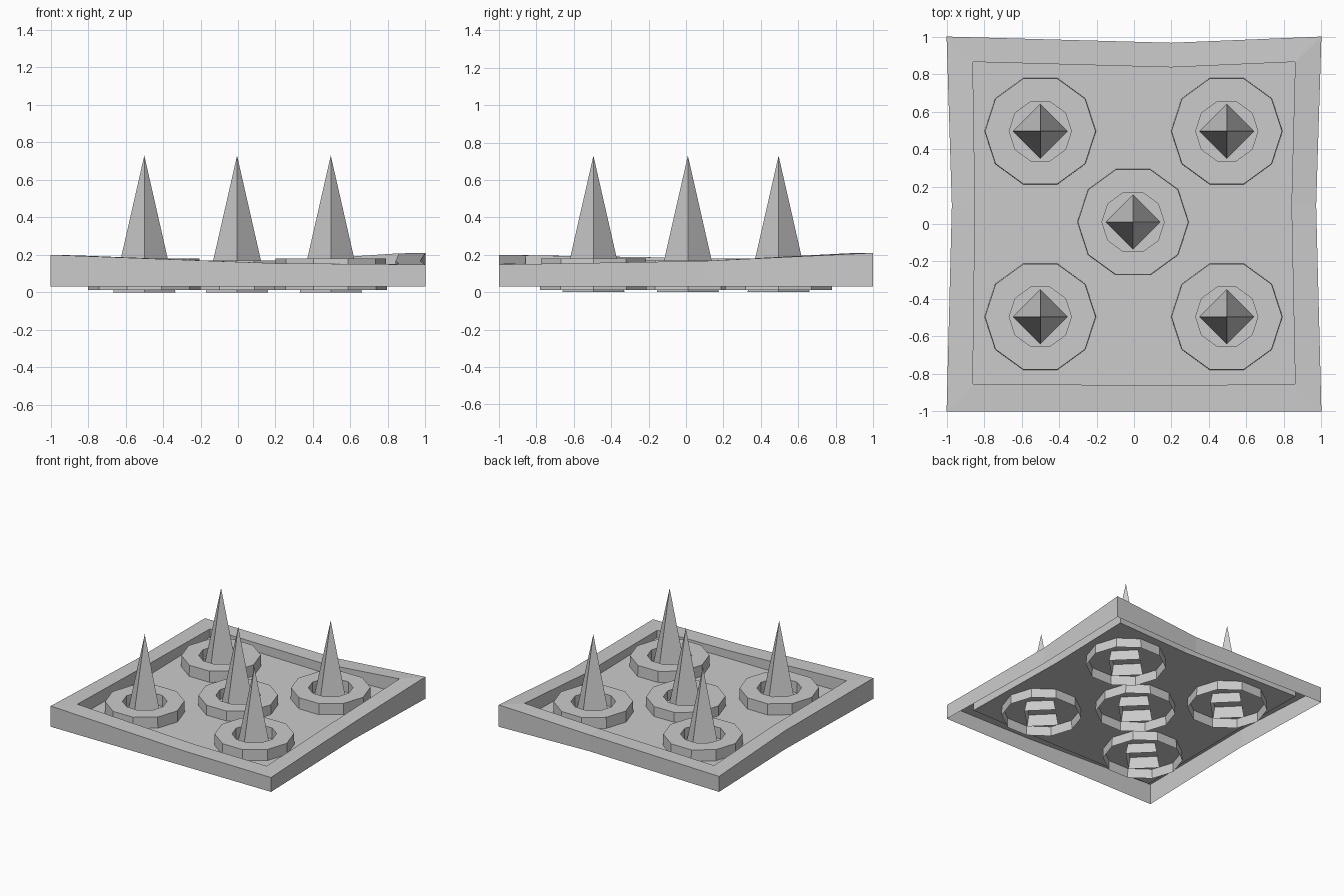
import bpy, bmesh
from math import cos, sin, tau

if "Cube" in bpy.data.objects:
    bpy.data.objects.remove(bpy.data.objects["Cube"], do_unlink=True)

grey = bpy.data.materials.new("stone_grey")
grey.use_nodes = True
grey.diffuse_color = (0.6, 0.6, 0.6, 1)
grey.node_tree.nodes["Principled BSDF"].inputs["Base Color"].default_value = (0.6, 0.6, 0.6, 1)

FLOOR = 0.09


def finish(bm, name):
    mesh = bpy.data.meshes.new(name)
    bm.to_mesh(mesh)
    bm.free()
    mesh.materials.append(grey)
    obj = bpy.data.objects.new(name, mesh)
    bpy.context.collection.objects.link(obj)
    return obj


def loft(bm, loops):
    """Join successive closed loops of points with quads."""
    rows = [[bm.verts.new(p) for p in loop] for loop in loops]
    for a, b in zip(rows, rows[1:]):
        n = len(a)
        for i in range(n):
            j = (i + 1) % n
            bm.faces.new((a[i], a[j], b[j], b[i]))
    return rows


def circle(x, y, z, radius, sides):
    return [(x + radius * cos(tau * i / sides), y + radius * sin(tau * i / sides), z)
            for i in range(sides)]


# Tray: warped rim corners and edge middles, counter-clockwise from front left
outer = [(-1, -1, 0.2), (0.2, -1, 0.155), (1, -1, 0.148), (0.972, 0.1, 0.167),
         (1, 1, 0.21), (0.2, 0.967, 0.165), (-1, 1, 0.157), (-0.972, 0.1, 0.182)]
inner = [(-0.86, -0.855, 0.197), (0.2, -0.86, 0.155), (0.86, -0.855, 0.15), (0.84, 0.1, 0.167),
         (0.86, 0.865, 0.208), (0.2, 0.836, 0.165), (-0.86, 0.865, 0.158), (-0.848, 0.1, 0.182)]

# Open-bottomed shell: outer wall, rim, inner step and sunken floor
bm = bmesh.new()
rows = loft(bm, [[(x, y, 0.03) for x, y, z in outer], outer, inner,
                 [(x, y, FLOOR) for x, y, z in inner]])
bm.faces.new(rows[-1])
finish(bm, "tray")

# Collars and spikes at the four corners and the centre
places = {"front_right": (-0.5, -0.495), "front_left": (0.495, -0.495),
          "back_right": (-0.5, 0.495), "back_left": (0.495, 0.495),
          "centre": (-0.005, 0.01)}
for place, (x, y) in places.items():
    top = 0.17 if place == "centre" else 0.18

    # Ten-sided collar, passing through the floor
    bm = bmesh.new()
    loft(bm, [circle(x, y, 0.012, 0.3, 10), circle(x, y, top, 0.295, 10),
              circle(x, y, top, 0.166, 10), circle(x, y, FLOOR, 0.166, 10)])
    finish(bm, "collar_" + place)

    # Four-sided spike, open underneath
    bm = bmesh.new()
    base = [bm.verts.new(p) for p in circle(x, y, 0, 0.166, 4)]
    tip = bm.verts.new((x, y, 0.73))
    for i in range(4):
        bm.faces.new((base[i], base[(i + 1) % 4], tip))
    finish(bm, "spike_" + place)
